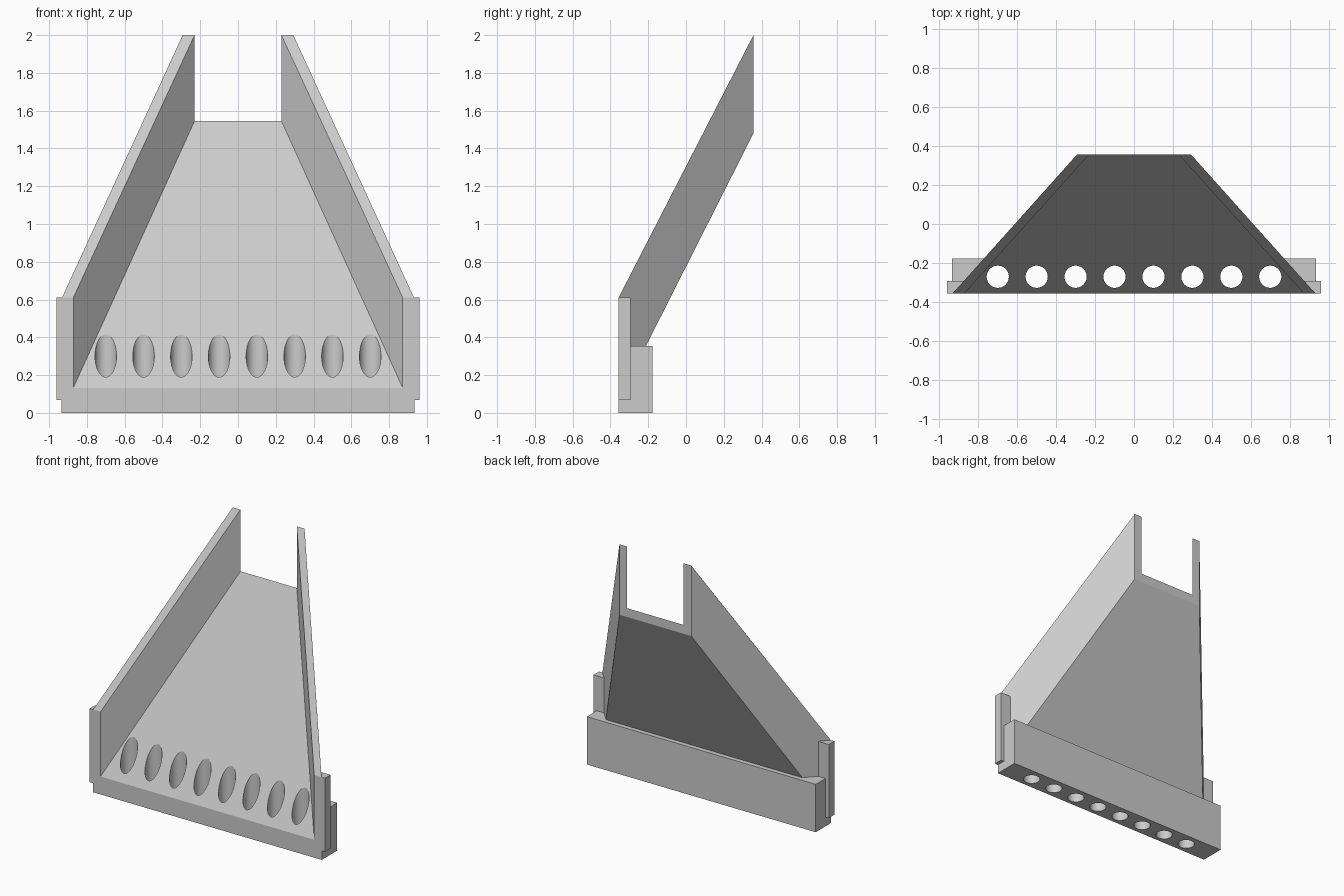
import bpy
import bmesh

cube = bpy.data.objects.get("Cube")
if cube:
    bpy.data.objects.remove(cube, do_unlink=True)

grey = bpy.data.materials.new("light_grey")
grey.use_nodes = True
colour = (0.6, 0.6, 0.6, 1)
grey.diffuse_color = colour
grey.node_tree.nodes["Principled BSDF"].inputs["Base Color"].default_value = colour

FRONT, BACK = -0.357, 0.357


def link(name, bm):
    bmesh.ops.recalc_face_normals(bm, faces=bm.faces)
    mesh = bpy.data.meshes.new(name)
    bm.to_mesh(mesh)
    bm.free()
    mesh.materials.append(grey)
    obj = bpy.data.objects.new(name, mesh)
    bpy.context.collection.objects.link(obj)
    return obj


def loft(name, sections):
    """Solid between two upright rectangles given as (y, x0, x1, z0, z1)."""
    bm = bmesh.new()
    rings = [[bm.verts.new((x, y, z)) for x, z in ((a, c), (b, c), (b, d), (a, d))]
             for y, a, b, c, d in sections]
    for ring in rings:
        bm.faces.new(ring)
    for i in range(4):
        j = (i + 1) % 4
        bm.faces.new((rings[0][i], rings[0][j], rings[1][j], rings[1][i]))
    return link(name, bm)


def box(name, x0, x1, y0, y1, z0, z1):
    return loft(name, [(y0, x0, x1, z0, z1), (y1, x0, x1, z0, z1)])


def combine(target, tool, operation):
    """Apply a boolean and remove the tool."""
    mod = target.modifiers.new(operation, "BOOLEAN")
    mod.operation, mod.solver, mod.object = operation, "EXACT", tool
    graph = bpy.context.evaluated_depsgraph_get()
    mesh = bpy.data.meshes.new_from_object(target.evaluated_get(graph))
    target.modifiers.clear()
    target.data = mesh
    bpy.data.objects.remove(tool, do_unlink=True)


def channel_section(y):
    """Inside of the chute, tapering and rising towards the back."""
    t = (y - FRONT) / (BACK - FRONT)
    half = 0.872 + t * (0.23 - 0.872)
    return (y, -half, half, 0.132 + t * (1.545 - 0.132), 4)


# Sloping, tapered chute body
chute = loft("sloped_chute", [(FRONT, -0.932, 0.932, 0.067, 0.61),
                              (BACK, -0.293, 0.293, 1.48, 2.0)])

# Foot bar and the two side mounting flanges
combine(chute, box("foot_bar", -0.934, 0.934, FRONT, -0.178, 0, 0.353), "UNION")
for side in (-1, 1):
    x0, x1 = sorted((side * 0.84, side * 0.96))
    combine(chute, box("flange", x0, x1, FRONT, -0.293, 0.067, 0.61), "UNION")

# Open channel along the chute
combine(chute, loft("channel", [channel_section(-0.5), channel_section(0.5)]), "DIFFERENCE")

# Row of vertical drain holes through the foot
bm = bmesh.new()
for i in range(8):
    made = bmesh.ops.create_cone(bm, cap_ends=True, segments=48, radius1=0.057,
                                 radius2=0.057, depth=2)
    bmesh.ops.translate(bm, verts=made["verts"], vec=(-0.7 + 0.2 * i, -0.271, 0.5))
combine(chute, link("drain_holes", bm), "DIFFERENCE")

# Smooth hole walls, crisp edges elsewhere
bpy.ops.object.select_all(action="DESELECT")
chute.select_set(True)
bpy.context.view_layer.objects.active = chute
bpy.ops.object.shade_smooth_by_angle(angle=0.4)
